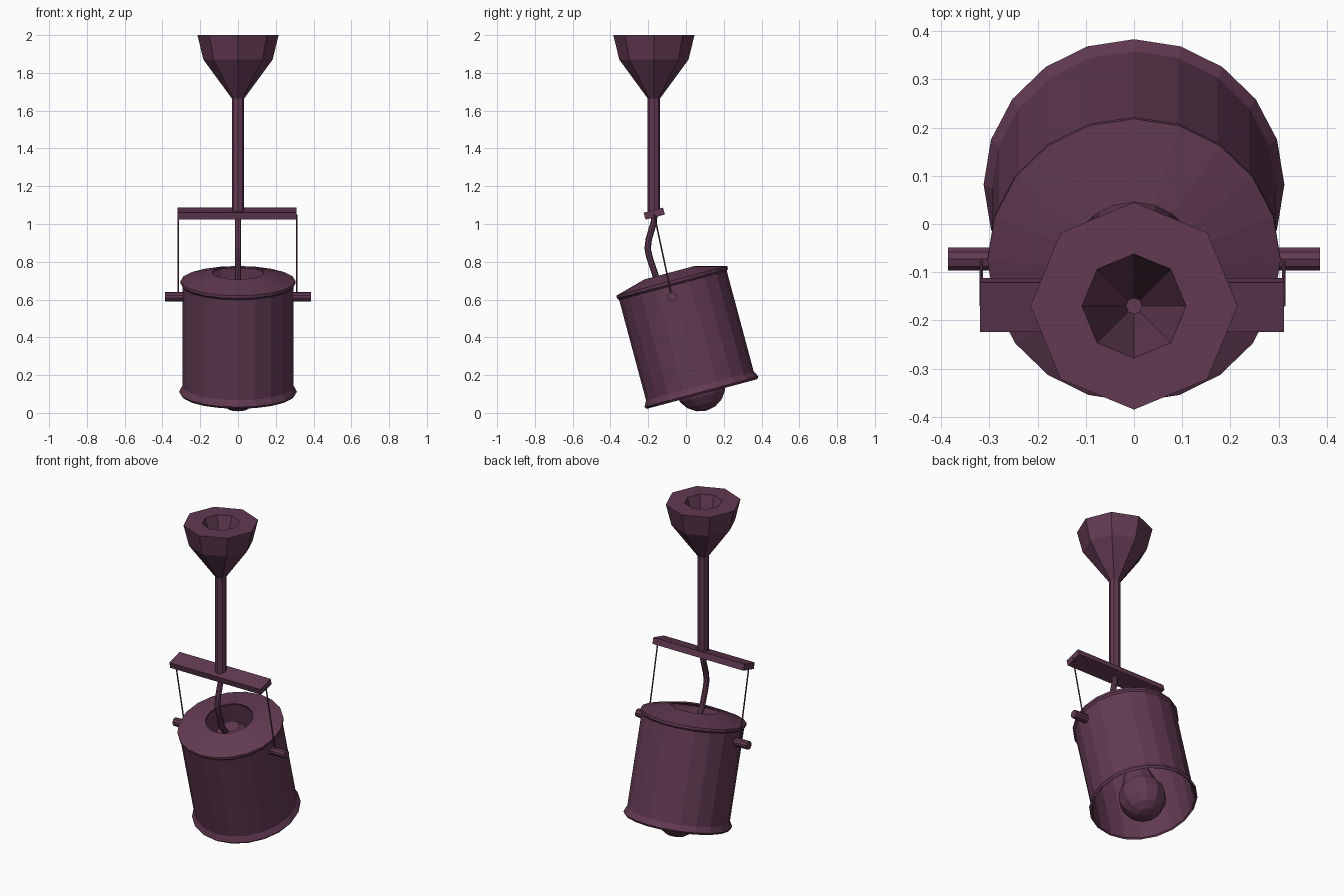
import bpy, math
from mathutils import Vector, Matrix

if "Cube" in bpy.data.objects:
    bpy.data.objects.remove(bpy.data.objects["Cube"])

TILT = math.radians(15)
RIM = Vector((0, 0.085, 0.10))          # centre of the shade's lower rim
LEAN = Matrix.Translation(RIM) @ Matrix.Rotation(TILT, 4, 'X')

plum = bpy.data.materials.new("dark_plum")
plum.diffuse_color = (0.122, 0.042, 0.084, 1)
plum.use_nodes = True
plum.node_tree.nodes["Principled BSDF"].inputs["Base Color"].default_value = plum.diffuse_color


def add(name, verts, faces, matrix=Matrix()):
    me = bpy.data.meshes.new(name)
    me.from_pydata(verts, [], faces)
    me.transform(matrix)
    me.materials.append(plum)
    ob = bpy.data.objects.new(name, me)
    bpy.context.collection.objects.link(ob)
    return ob


def lathe(name, profile, sides, matrix=Matrix(), caps=True, loop=False):
    """Spin (radius, height) points listed from the bottom up the outside."""
    verts, faces = [], []
    for r, h in profile:
        for i in range(sides):
            a = math.pi / 2 + 2 * math.pi * i / sides
            verts.append((r * math.cos(a), r * math.sin(a), h))
    n = len(profile)
    for k in range(n if loop else n - 1):
        p, q = k * sides, (k + 1) % n * sides
        for i in range(sides):
            j = (i + 1) % sides
            faces.append((p + i, p + j, q + j, q + i))
    if caps and not loop:
        faces.append(tuple(reversed(range(sides))))
        faces.append(tuple(range((n - 1) * sides, n * sides)))
    return add(name, verts, faces, matrix)


def rod(name, a, b, r, sides):
    a, b = Vector(a), Vector(b)
    m = Matrix.Translation(a) @ (b - a).to_track_quat('Z', 'Y').to_matrix().to_4x4()
    return lathe(name, [(r, 0), (r, (b - a).length)], sides, m)


# ceiling canopy: octagonal funnel with a hollow top
POST = Matrix.Translation((0, -0.17, 0))
lathe("ceiling_canopy", [(0.033, 1.665), (0.183, 1.87), (0.215, 2.0),
                         (0.108, 2.0), (0.017, 1.68)], 8, POST)
# stem
lathe("stem", [(0.033, 1.06), (0.033, 1.67)], 8, POST)

# tilted crossbar
bar = Matrix.Translation((-0.004, -0.168, 1.055)) @ Matrix.Rotation(TILT, 4, 'X')
add("crossbar",
    [(x * 0.315, y * 0.053, z * 0.019) for x in (-1, 1) for y in (-1, 1) for z in (-1, 1)],
    [(0, 1, 3, 2), (4, 6, 7, 5), (0, 4, 5, 1), (2, 3, 7, 6), (0, 2, 6, 4), (1, 5, 7, 3)], bar)

# hanging wires and side pins
for side, s in (("left", -1), ("right", 1)):
    x = s * 0.314 - 0.003
    rod(side + "_wire", (x, -0.168, 1.05), (x, -0.075, 0.615), 0.004, 6)
    rod(side + "_pin", (s * 0.28, -0.073, 0.615), (s * 0.386, -0.073, 0.615), 0.025, 10)

# shade: thin shell with a flared lower rim, top bead and open collar
lathe("shade", [(0.303, 0), (0.312, 0.012), (0.295, 0.045), (0.295, 0.595),
                (0.304, 0.605), (0.304, 0.62), (0.137, 0.665),
                (0.137, 0.655), (0.287, 0.612), (0.287, 0.045), (0.295, 0.006)],
      20, LEAN, loop=True)

# bulb and its socket on the shade axis
R, C = 0.136, 0.045
ball = [(max(R * math.sin(t), 0.002), C - R * math.cos(t))
        for t in [math.radians(a) for a in range(0, 136, 22)]]
lathe("bulb", ball + [(0.075, 0.23), (0.07, 0.32)], 12, LEAN)
lathe("socket", [(0.085, 0.3), (0.085, 0.58), (0.05, 0.61)], 12, LEAN)

# slack cord from the stem down into the socket
cu = bpy.data.curves.new("cord", 'CURVE')
cu.dimensions = '3D'
cu.bevel_depth = 0.017
cu.bevel_resolution = 2
cu.use_fill_caps = True
sp = cu.splines.new('POLY')
path = [(-0.168, 1.06), (-0.17, 1.01), (-0.197, 0.92), (-0.203, 0.87),
        (-0.195, 0.83), (-0.157, 0.715), (-0.09, 0.63)]
sp.points.add(len(path) - 1)
for p, (y, z) in zip(sp.points, path):
    p.co = (0, y, z, 1)
cu.materials.append(plum)
tmp = bpy.data.objects.new("cord_path", cu)
cord_mesh = bpy.data.meshes.new_from_object(tmp)
cord_mesh.polygons.foreach_set("use_smooth", [False] * len(cord_mesh.polygons))
cord = bpy.data.objects.new("cord", cord_mesh)
bpy.context.collection.objects.link(cord)
bpy.data.objects.remove(tmp)
